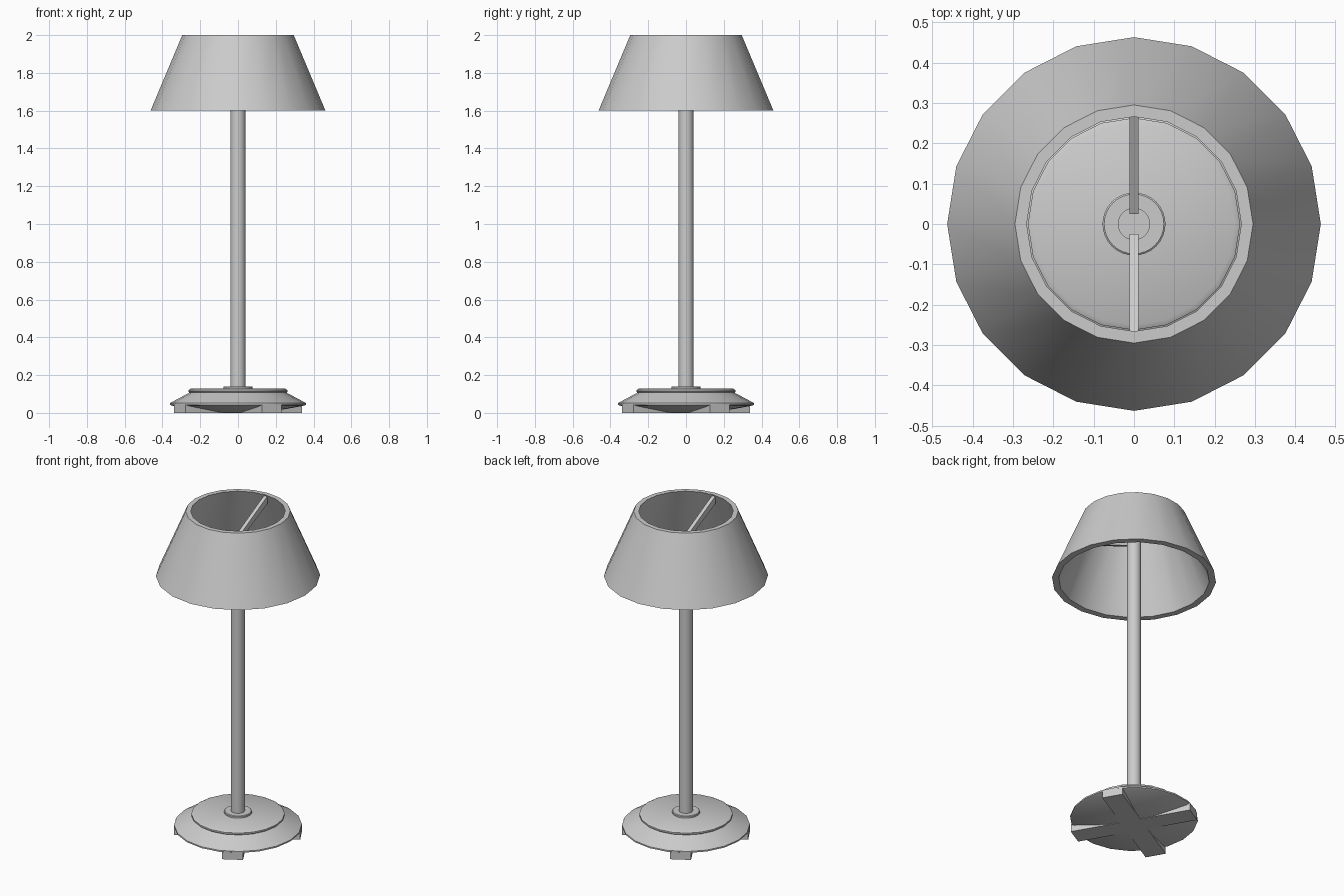
import bpy, bmesh
from math import cos, sin, pi, radians

if "Cube" in bpy.data.objects:
    bpy.data.objects.remove(bpy.data.objects["Cube"])


def finish(bm, name, smooth=True):
    bmesh.ops.remove_doubles(bm, verts=bm.verts, dist=1e-5)
    bmesh.ops.recalc_face_normals(bm, faces=bm.faces)
    me = bpy.data.meshes.new(name)
    bm.to_mesh(me)
    bm.free()
    ob = bpy.data.objects.new(name, me)
    bpy.context.collection.objects.link(ob)
    bpy.ops.object.select_all(action='DESELECT')
    ob.select_set(True)
    bpy.context.view_layer.objects.active = ob
    if smooth:
        bpy.ops.object.shade_smooth_by_angle(angle=radians(35))
    return ob


def lathe(name, profile, sides, closed=False):
    """Revolve an (r, z) profile around z; closed joins its last point to its first."""
    bm = bmesh.new()
    rings = []
    for r, z in profile:
        if r == 0:
            rings.append([bm.verts.new((0, 0, z))] * sides)
        else:
            rings.append([bm.verts.new((r * cos(2 * pi * i / sides), r * sin(2 * pi * i / sides), z))
                          for i in range(sides)])
    pairs = list(zip(rings, rings[1:])) + ([(rings[-1], rings[0])] if closed else [])
    for a, b in pairs:
        for i in range(sides):
            j = (i + 1) % sides
            bm.faces.new(dict.fromkeys((a[i], a[j], b[j], b[i])))
    return finish(bm, name)


def prism(name, outline, offset):
    """Extrude a planar outline by an offset vector."""
    bm = bmesh.new()
    face = bm.faces.new([bm.verts.new(p) for p in outline])
    ext = bmesh.ops.extrude_face_region(bm, geom=[face])
    bmesh.ops.translate(bm, vec=offset, verts=[v for v in ext["geom"] if isinstance(v, bmesh.types.BMVert)])
    return finish(bm, name, smooth=False)


# Conical shade, open at both ends, with thick walls
lathe("shade", [(0.463, 1.6), (0.295, 2.0), (0.266, 2.0), (0.425, 1.6)], 20, closed=True)

# Stepped base with a shallow conical underside
lathe("base", [(0, 0.002), (0.15, 0.002), (0.345, 0.037), (0.36, 0.043), (0.36, 0.052),
               (0.265, 0.103), (0.258, 0.107), (0.263, 0.112), (0.263, 0.121),
               (0.25, 0.128), (0, 0.128)], 20)

# Collar and pole
lathe("collar", [(0, 0.12), (0.078, 0.12), (0.078, 0.137), (0.074, 0.14), (0, 0.14)], 32)
lathe("pole", [(0, 0.12), (0.04, 0.12), (0.04, 1.86), (0, 1.86)], 24)

# Cross-shaped foot under the base, turned 30 degrees
L, w = 0.357, 0.06
cross = []
for k in range(4):
    a = radians(30 + 90 * k)
    for u, v in ((L, -w), (L, w), (w, w)):
        cross.append((u * cos(a) - v * sin(a), u * sin(a) + v * cos(a), 0))
prism("foot_cross", cross, (0, 0, 0.045))

# Two sloping arms from pole to shade
for side, label in ((1, "back"), (-1, "front")):
    arm = [(-0.011, side * y, z) for y, z in
           ((0.025, 1.83), (0.275, 1.945), (0.27, 1.99), (0.025, 1.865))]
    prism(label + "_shade_arm", arm, (0.022, 0, 0))
